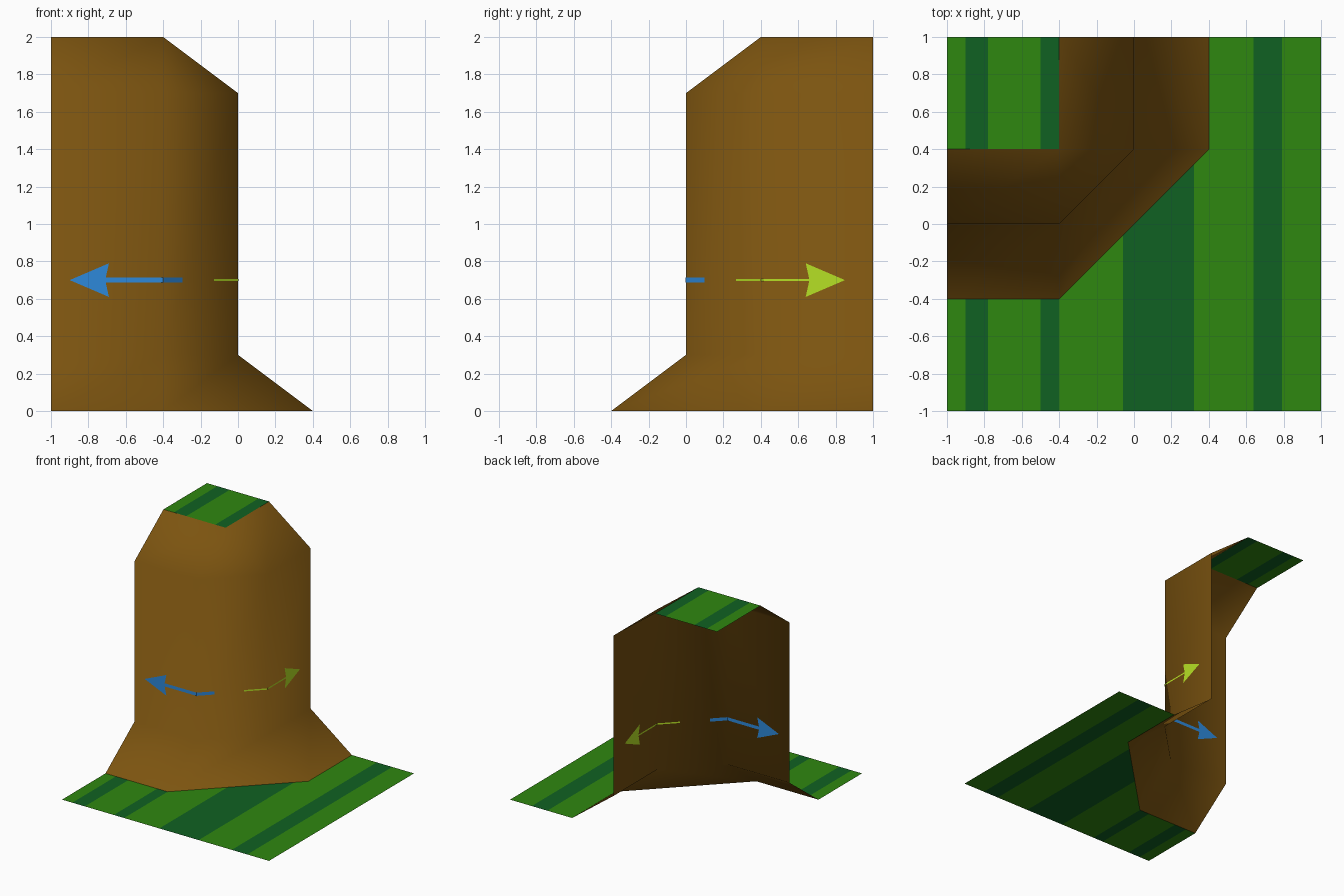
import bpy, bmesh
from mathutils import Vector

if "Cube" in bpy.data.objects:
    bpy.data.objects.remove(bpy.data.objects["Cube"])


def material(name, rgb):
    m = bpy.data.materials.new(name)
    m.diffuse_color = (*rgb, 1)
    m.use_nodes = True
    m.node_tree.nodes["Principled BSDF"].inputs["Base Color"].default_value = m.diffuse_color
    return m


brown = material("earth brown", (0.20, 0.088, 0.005))
green = material("grass green", (0.028, 0.245, 0.005))
dark = material("dark grass", (0.005, 0.12, 0.016))
blue = material("blue", (0.027, 0.25, 0.70))
lime = material("lime", (0.47, 0.75, 0.018))


def finish(name, bm, mats):
    me = bpy.data.meshes.new(name)
    bm.to_mesh(me)
    bm.free()
    for m in mats:
        me.materials.append(m)
    ob = bpy.data.objects.new(name, me)
    bpy.context.collection.objects.link(ob)
    return ob


# Cliff wall: one sheet lofted through four rows, top lip to spreading foot
def row(a, b, z):
    """a: distance of the straight runs from the axes; b: the two bend points."""
    return [(-1, a, z), (*b[0], z), (*b[1], z), (-a, 1, z)]


mid = ((-0.4, 0), (0, 0.4))
rows = [row(0.4, ((-0.4, 0.4), (-0.4, 0.4)), 2), row(0, mid, 1.7),
        row(0, mid, 0.3), row(-0.4, ((-0.4, -0.4), (0.4, 0.4)), 0)]
bm = bmesh.new()
grid = [[bm.verts.new(p) for p in r] for r in rows]
for hi, lo in zip(grid, grid[1:]):
    for i in range(3):
        bm.faces.new((lo[i], lo[i + 1], hi[i + 1], hi[i]))
bmesh.ops.remove_doubles(bm, verts=bm.verts, dist=1e-4)
for f in bm.faces:
    f.smooth = True
finish("cliff_wall", bm, [brown])

# Striped grass: flat pieces cut at the stripe edges, coloured by x
STRIPES = [(-0.9, -0.78), (-0.5, -0.4), (-0.06, 0.32), (0.64, 0.79)]


def grass(name, quads, z):
    bm = bmesh.new()
    for q in quads:
        bm.faces.new([bm.verts.new((x, y, z)) for x, y in q])
    for s in STRIPES:
        for x in s:
            bmesh.ops.bisect_plane(bm, geom=bm.verts[:] + bm.edges[:] + bm.faces[:],
                                   plane_co=(x, 0, 0), plane_no=(1, 0, 0))
    for f in bm.faces:
        x = f.calc_center_median().x
        f.material_index = int(any(a < x < b for a, b in STRIPES))
    bmesh.ops.remove_doubles(bm, verts=bm.verts, dist=1e-4)
    finish(name, bm, [green, dark])


grass("lower_grass", [
    [(-1, -1), (-0.4, -1), (-0.4, -0.4), (-1, -0.4)],
    [(-0.4, -1), (0.4, -1), (0.4, 0.4), (-0.4, -0.4)],
    [(0.4, -1), (1, -1), (1, 1), (0.4, 1)]], 0)
grass("upper_grass", [[(-1, 0.4), (-0.4, 0.4), (-0.4, 1), (-1, 1)]], 2)


# Arrow markers: flat on both sides of the wall, shaft bending round the corner
def arrow(name, start, bend, neck, barb, tip, half, mat):
    bm = bmesh.new()
    z = 0.7
    out_d = Vector((1, -1, 0)).normalized()
    flat = Vector((0, -1, 0)) if tip[1] == 0 else Vector((1, 0, 0))

    def face(pts, normal, off):
        f = bm.faces.new([bm.verts.new(Vector(p) + normal * off) for p in pts])
        f.normal_update()
        if f.normal.dot(normal) < 0:
            f.normal_flip()

    for off in (0.003, -0.003):
        for a, b, n in ((start, bend, out_d), (bend, neck, flat)):
            face([(*a, z - half), (*b, z - half), (*b, z + half), (*a, z + half)], n, off)
        for s in (1, -1):
            face([(*neck, z), (*barb, z + 0.09 * s), (*tip, z)], flat, off)
    finish(name, bm, [mat])


arrow("left_arrow", (-0.3, 0.1), (-0.4, 0), (-0.71, 0), (-0.69, 0), (-0.9, 0), 0.014, blue)
arrow("right_arrow", (-0.13, 0.27), (0, 0.4), (0, 0.66), (0, 0.64), (0, 0.85), 0.006, lime)
